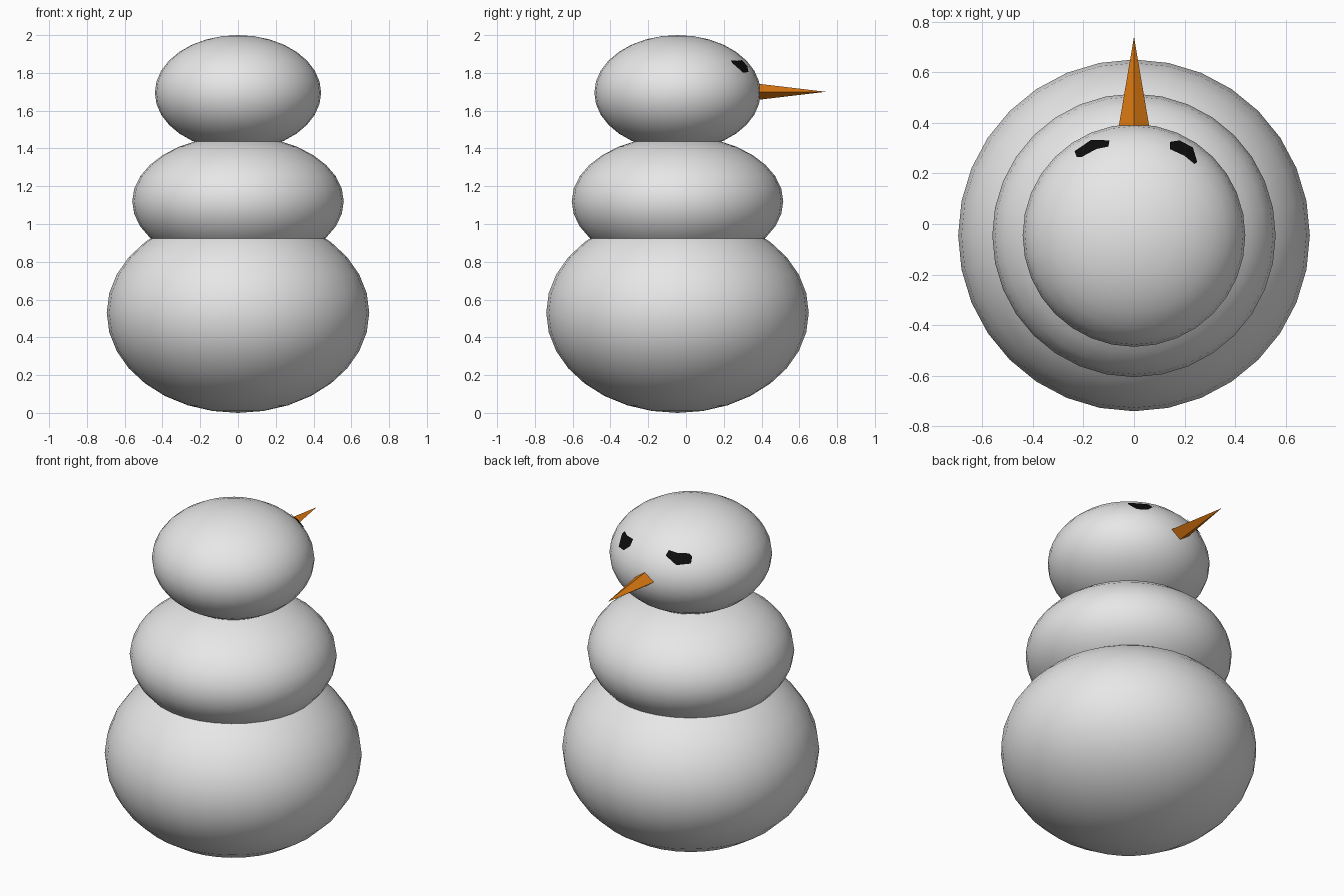
import bpy, bmesh, math
from mathutils import Vector

if "Cube" in bpy.data.objects:
    bpy.data.objects.remove(bpy.data.objects["Cube"])

AXIS_Y = -0.045  # body axis, set back to balance the nose


def material(name, rgb):
    m = bpy.data.materials.new(name)
    m.diffuse_color = (*rgb, 1)
    m.use_nodes = True
    m.node_tree.nodes["Principled BSDF"].inputs["Base Color"].default_value = m.diffuse_color
    return m


snow = material("snow", (0.8, 0.8, 0.8))
carrot = material("carrot_orange", (0.75, 0.2, 0.006))
coal = material("coal_black", (0.004, 0.004, 0.004))


def mesh_object(name, bm, mat):
    bmesh.ops.recalc_face_normals(bm, faces=bm.faces)
    mesh = bpy.data.meshes.new(name)
    bm.to_mesh(mesh)
    bm.free()
    mesh.materials.append(mat)
    obj = bpy.data.objects.new(name, mesh)
    bpy.context.collection.objects.link(obj)
    return obj


def snowball(name, z, radius, half_height):
    bm = bmesh.new()
    bmesh.ops.create_uvsphere(bm, u_segments=32, v_segments=16, radius=1)
    bmesh.ops.scale(bm, vec=(radius, radius, half_height), verts=bm.verts)
    bmesh.ops.translate(bm, vec=(0, AXIS_Y, z), verts=bm.verts)
    for f in bm.faces:
        f.smooth = True
    return mesh_object(name, bm, snow)


# Three flattened snowballs
HEAD_Z, HEAD_R, HEAD_H = 1.695, 0.44, 0.305
snowball("lower_body", 0.53, 0.695, 0.53)
snowball("middle_body", 1.12, 0.56, 0.348)
snowball("head", HEAD_Z, HEAD_R, HEAD_H)

# Four-sided carrot nose, diamond cross-section
bm = bmesh.new()
tip = bm.verts.new((0, 0.74, 1.70))
base = [bm.verts.new((x, 0.387, 1.70 + z))
        for x, z in ((0.06, 0), (0, 0.042), (-0.06, 0), (0, -0.042))]
for i in range(4):
    bm.faces.new((base[i], base[(i + 1) % 4], tip))
bm.faces.new(base)
mesh_object("nose", bm, carrot)


# Coal eyes: plan outlines laid onto the head surface
def on_head(x, y, lift=1.012):
    ry = y - AXIS_Y
    z = HEAD_H * math.sqrt(1 - (x * x + ry * ry) / HEAD_R ** 2)
    return Vector((0, AXIS_Y, HEAD_Z)) + Vector((x, ry, z)) * lift


def eye(name, outline):
    bm = bmesh.new()
    n = len(outline)
    cx = sum(p[0] for p in outline) / n
    cy = sum(p[1] for p in outline) / n
    mid = bm.verts.new(on_head(cx, cy))
    ring = [bm.verts.new(on_head(x, y)) for x, y in outline]
    for i in range(n):
        bm.faces.new((mid, ring[i], ring[(i + 1) % n]))
    obj = mesh_object(name, bm, coal)
    if obj.data.polygons[0].normal.z < 0:
        obj.data.flip_normals()


eye("left_eye", [(-0.232, 0.284), (-0.167, 0.328), (-0.096, 0.326), (-0.10, 0.302),
                 (-0.148, 0.292), (-0.203, 0.262), (-0.224, 0.262)])
eye("right_eye", [(0.14, 0.32), (0.178, 0.326), (0.23, 0.298), (0.247, 0.242),
                  (0.236, 0.234), (0.197, 0.266), (0.14, 0.292)])
